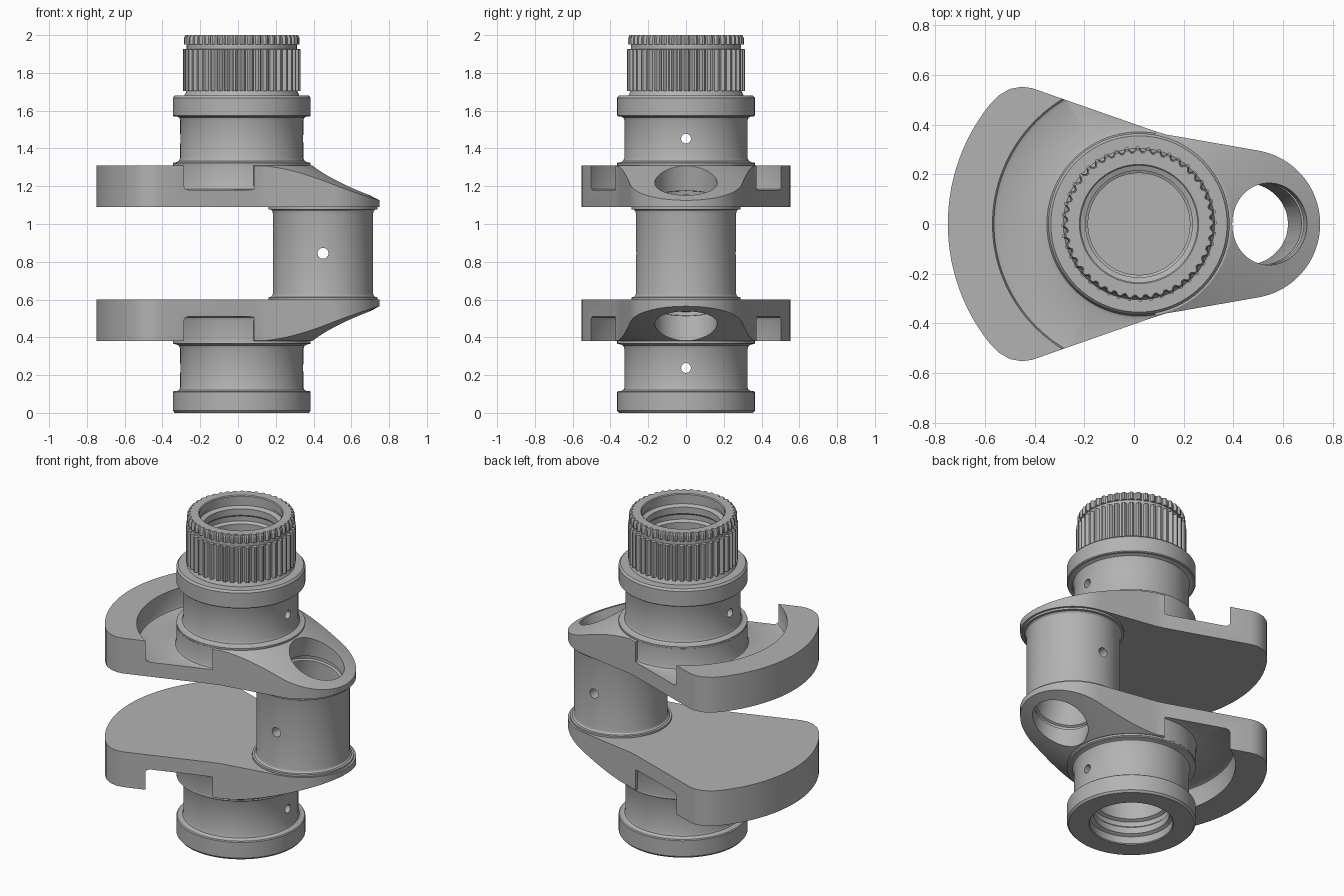
import bpy, bmesh, math
from mathutils import Matrix

cube = bpy.data.objects.get("Cube")
if cube:
    bpy.data.objects.remove(cube, do_unlink=True)

AX = 0.02            # main shaft axis
PIN = 0.45           # crank pin axis
MID = 0.845          # mirror height between the webs
TEETH = 44

steel = bpy.data.materials.new("steel grey")
steel.use_nodes = True
col = (0.45, 0.45, 0.45, 1)
steel.diffuse_color = col
steel.node_tree.nodes["Principled BSDF"].inputs["Base Color"].default_value = col


def finish(name, bm):
    bmesh.ops.remove_doubles(bm, verts=bm.verts, dist=1e-5)
    wires = [e for e in bm.edges if not e.link_faces]
    if wires:
        bmesh.ops.delete(bm, geom=wires, context='EDGES')
    bmesh.ops.recalc_face_normals(bm, faces=bm.faces)
    me = bpy.data.meshes.new(name)
    bm.to_mesh(me)
    bm.free()
    me.materials.append(steel)
    ob = bpy.data.objects.new(name, me)
    bpy.context.collection.objects.link(ob)
    return ob


def lathe(name, prof, matrix=Matrix(), a0=0, a1=360, seg=96, tooth=0):
    """Revolve a closed (radius, z) profile; tooth cuts notches in the rim."""
    bm = bmesh.new()
    full = a1 - a0 == 360
    rows = []
    for k in range(seg if full else seg + 1):
        a = math.radians(a0 + (a1 - a0) * k / seg)
        notch = tooth if k % 4 > 1 else 0
        rows.append([bm.verts.new(((r - (notch if r > 0.28 else 0)) * math.cos(a),
                                   (r - (notch if r > 0.28 else 0)) * math.sin(a), z))
                     for r, z in prof])
    n = len(prof)
    for k in range(seg):
        p, q = rows[k], rows[(k + 1) % len(rows)]
        for i in range(n):
            j = (i + 1) % n
            bm.faces.new((p[i], q[i], q[j], p[j]))
    if not full:
        bm.faces.new(rows[0])
        bm.faces.new(rows[-1])
    bm.transform(matrix)
    return finish(name, bm)


def rod(r, length, matrix):
    return lathe("cutter", [(0, -length), (r, -length), (r, length), (0, length)], matrix, seg=32)


def cut(ob, *cutters):
    """Subtract the cutters, bake the result and remove them."""
    for c in cutters:
        c.hide_render = True
        m = ob.modifiers.new("cut", 'BOOLEAN')
        m.operation, m.solver, m.object = 'DIFFERENCE', 'EXACT', c
    bpy.context.view_layer.update()
    dg = bpy.context.evaluated_depsgraph_get()
    me = bpy.data.meshes.new_from_object(ob.evaluated_get(dg))
    ob.modifiers.clear()
    ob.data = me
    for c in cutters:
        bpy.data.objects.remove(c, do_unlink=True)


def at(x, z=0.0):
    return Matrix.Translation((x, 0, z))


FLIP = Matrix.Translation((0, 0, 2 * MID)) @ Matrix.Diagonal((1, 1, -1, 1))


def pin_bore(matrix=Matrix()):
    """Bore leaning outwards from the middle of the pin, with a ring groove."""
    prof = [(0, -0.05), (0.165, -0.05), (0.165, 0.27), (0.178, 0.275),
            (0.178, 0.295), (0.165, 0.30), (0.165, 0.7), (0, 0.7)]
    lean = Matrix.Rotation(math.atan(0.25), 4, 'Y')
    return lathe("cutter", prof, matrix @ at(PIN, MID) @ lean)


def web(name, matrix):
    # half outline: counterweight arc, rounded corner, straight flank, pin end
    half = [(AX + 0.77 * math.cos(math.radians(a)), 0.77 * math.sin(math.radians(a)))
            for a in [180 - 39 * i / 20 for i in range(21)]]
    half += [(-0.545, 0.518), (-0.50, 0.544), (-0.452, 0.553), (-0.41, 0.547),
             (0.07, 0.379), (0.13, 0.36), (0.19, 0.35)]
    half += [(PIN + 0.3 * math.cos(math.radians(a)), 0.3 * math.sin(math.radians(a)))
             for a in [80 - 4 * i for i in range(21)]]
    outline = half + [(x, -y) for x, y in half[-2:0:-1]]
    bm = bmesh.new()
    face = bm.faces.new([bm.verts.new((x, y, 1.09)) for x, y in outline])
    ext = bmesh.ops.extrude_face_region(bm, geom=[face])
    for v in ext["geom"]:
        if isinstance(v, bmesh.types.BMVert):
            v.co.z = 1.31
    ob = finish(name, bm)
    # conical slope towards the pin, stepped recess in the counterweight, bores
    slope = lathe("cutter", [(0.368, 1.312), (1.0, 0.986), (1.0, 1.5), (0.368, 1.5)],
                  at(AX), -80, 80)
    recess = lathe("cutter", [(0.365, 1.5), (0.365, 1.20), (0.371, 1.186), (0.385, 1.18),
                              (0.57, 1.18), (0.584, 1.186), (0.59, 1.20), (0.59, 1.5)],
                   at(AX), 80, 280)
    bore = lathe("cutter", [(0, 1.2), (0.205, 1.2), (0.205, 1.5), (0, 1.5)], at(AX))
    cut(ob, slope, recess, bore, pin_bore())
    bm = bmesh.new()
    bm.from_mesh(ob.data)
    bm.transform(matrix)
    bmesh.ops.recalc_face_normals(bm, faces=bm.faces)
    bm.to_mesh(ob.data)
    bm.free()


web("upper_web", Matrix())
web("lower_web", FLIP)


def journal(name, f0, f1, end, matrix):
    """Hollow journal with hub collar, flange from f0 to f1 and an end profile."""
    prof = [(0.205, 1.30), (0.363, 1.30), (0.365, 1.322), (0.36, 1.326), (0.346, 1.327),
            (0.333, 1.334), (0.326, 1.35), (0.326, f0 - 0.02), (0.331, f0 - 0.007),
            (0.345, f0), (0.36, f0), (0.365, f0 + 0.005), (0.365, f1 - 0.012),
            (0.355, f1)] + end
    ob = lathe(name, prof, matrix @ at(AX))
    cut(ob, rod(0.026, 0.6, matrix @ at(AX, 1.452) @ Matrix.Rotation(math.pi / 2, 4, 'Y')))


journal("upper_journal", 1.57, 1.68,
        [(0.305, 1.68), (0.293, 1.705), (0.291, 1.995), (0.24, 1.995), (0.24, 1.935),
         (0.215, 1.925), (0.215, 1.885), (0.225, 1.875), (0.225, 1.845), (0.205, 1.835)],
        Matrix())
journal("lower_journal", 1.575, 1.69,
        [(0.24, 1.69), (0.235, 1.685), (0.235, 1.64), (0.215, 1.63), (0.215, 1.59),
         (0.225, 1.58), (0.225, 1.55), (0.205, 1.54)], FLIP)

# Toothed spline and the toothed ring above it
lathe("spline", [(0.26, 1.70), (0.312, 1.705), (0.312, 1.925), (0.26, 1.93)],
      at(AX), seg=TEETH * 4, tooth=0.018)
lathe("toothed_ring", [(0.235, 1.95), (0.306, 1.95), (0.306, 1.985), (0.298, 2.0),
                       (0.24, 2.0), (0.235, 1.995)],
      at(AX), seg=TEETH * 4, tooth=0.012)

# Crank pin with filleted collars, leaning bores and a cross oil hole
upper = [(0.265, 1.055), (0.268, 1.068), (0.276, 1.076), (0.288, 1.078), (0.288, 1.095), (0, 1.095)]
lower = [(r, 2 * MID - z) for r, z in reversed(upper)]
pin = lathe("crank_pin", lower + upper, at(PIN))
cut(pin, pin_bore(), pin_bore(FLIP),
    rod(0.029, 0.5, at(PIN, MID) @ Matrix.Rotation(math.pi / 2, 4, 'X')))

# Smooth shading with crisp edges
for ob in bpy.context.scene.objects:
    if ob.type == 'MESH':
        bpy.ops.object.select_all(action='DESELECT')
        ob.select_set(True)
        bpy.context.view_layer.objects.active = ob
        bpy.ops.object.shade_smooth_by_angle(angle=math.radians(25))
